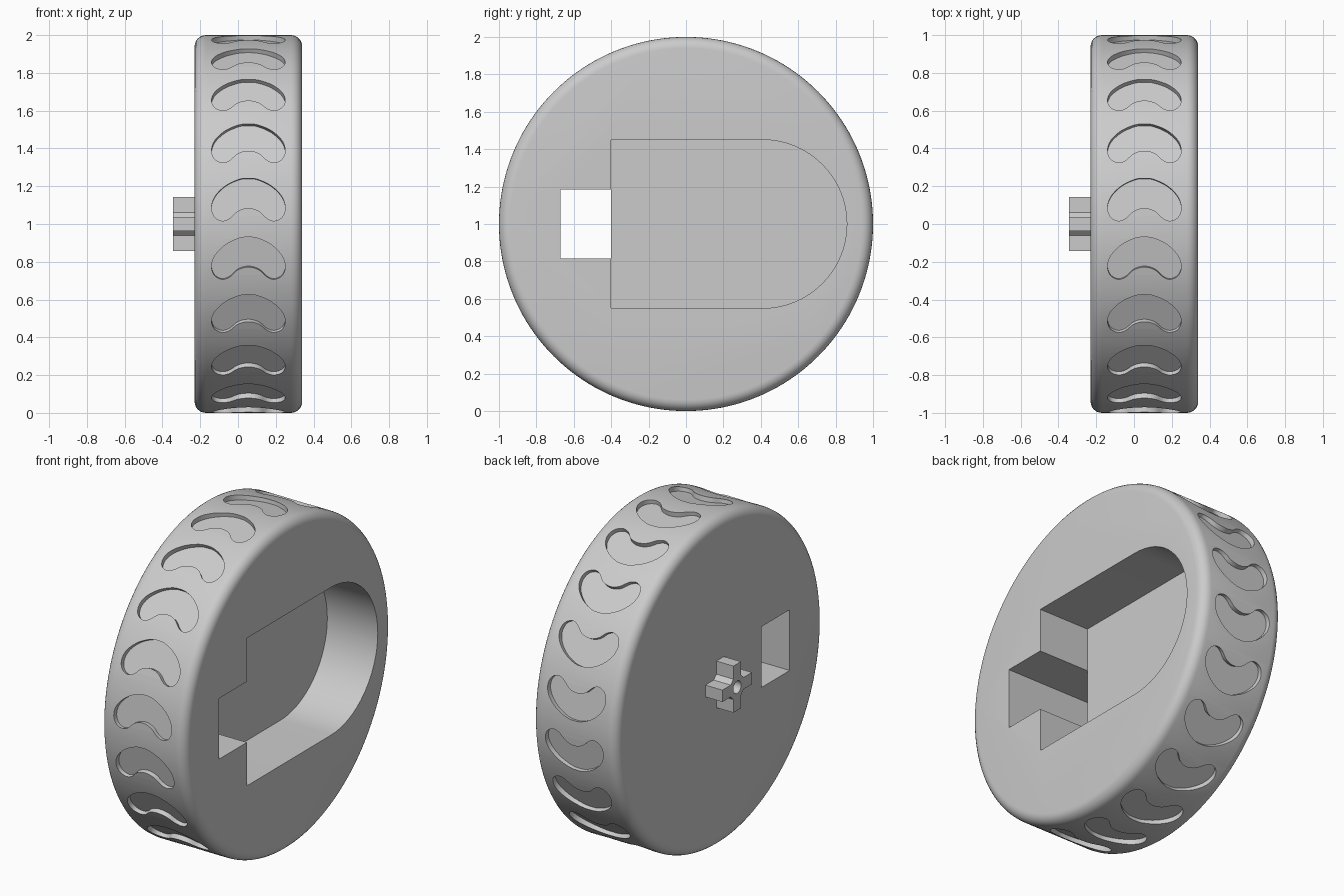
import bpy, bmesh
from math import sin, cos, pi, radians
from mathutils import Vector

if "Cube" in bpy.data.objects:
    bpy.data.objects.remove(bpy.data.objects["Cube"])

grey = bpy.data.materials.new("light_grey")
grey.use_nodes = True
colour = (0.6, 0.6, 0.6, 1)
grey.diffuse_color = colour
grey.node_tree.nodes["Principled BSDF"].inputs["Base Color"].default_value = colour

LEFT, RIGHT, PEG_END = 0.34, -0.23, -0.345
MID = (LEFT + RIGHT) / 2


def add_prism(bm, outline, push):
    """Closed prism from a 3D outline and an extrusion vector."""
    lower = [bm.verts.new(p) for p in outline]
    upper = [bm.verts.new(Vector(p) + push) for p in outline]
    bm.faces.new(lower)
    bm.faces.new(upper)
    n = len(outline)
    for i in range(n):
        j = (i + 1) % n
        bm.faces.new((lower[i], lower[j], upper[j], upper[i]))


def make_object(name, bm):
    bmesh.ops.recalc_face_normals(bm, faces=bm.faces)
    mesh = bpy.data.meshes.new(name)
    bm.to_mesh(mesh)
    bm.free()
    mesh.materials.append(grey)
    obj = bpy.data.objects.new(name, mesh)
    bpy.context.collection.objects.link(obj)
    return obj


def side_prism(name, outline, x0, x1):
    """Prism along x from (y, z) points."""
    bm = bmesh.new()
    add_prism(bm, [(x0, y, z) for y, z in outline], Vector((x1 - x0, 0, 0)))
    return make_object(name, bm)


def select_only(obj):
    bpy.ops.object.select_all(action='DESELECT')
    obj.select_set(True)
    bpy.context.view_layer.objects.active = obj


def cut(obj, cutter):
    select_only(obj)
    mod = obj.modifiers.new("cut", 'BOOLEAN')
    mod.operation, mod.solver, mod.object = 'DIFFERENCE', 'EXACT', cutter
    bpy.ops.object.modifier_apply(modifier=mod.name)
    bpy.data.objects.remove(cutter)


def smooth_closed(points, steps=5):
    """Catmull-Rom loop through 2D points."""
    out, n = [], len(points)
    for i in range(n):
        a, b, c, d = (Vector(points[(i + k) % n]) for k in (-1, 0, 1, 2))
        for s in range(steps):
            t = s / steps
            out.append(0.5 * (2 * b + (c - a) * t + (2 * a - 5 * b + 4 * c - d) * t ** 2
                              + (3 * b - 3 * c + d - a) * t ** 3))
    return out


# Wheel body: rounded profile spun around the x axis
bm = bmesh.new()
r, arc = 0.06, [k * pi / 12 for k in range(7)]
profile = [(RIGHT + r - r * cos(a), 1 - r + r * sin(a)) for a in arc]
profile += [(LEFT - r + r * sin(a), 1 - r + r * cos(a)) for a in arc]
SEGMENTS = 160
rings = []
for i in range(SEGMENTS):
    a = 2 * pi * i / SEGMENTS
    rings.append([bm.verts.new((x, rad * cos(a), 1 + rad * sin(a))) for x, rad in profile])
for i in range(SEGMENTS):
    here, there = rings[i], rings[(i + 1) % SEGMENTS]
    for k in range(len(profile) - 1):
        bm.faces.new((here[k], here[k + 1], there[k + 1], there[k]))
bm.faces.new([ring[0] for ring in rings])
bm.faces.new([ring[-1] for ring in rings])
wheel = make_object("wheel", bm)

# Bean-shaped tread recesses
half = [(0.05, 0.109), (0.12, 0.075), (0.175, 0.02), (0.195, -0.04), (0.18, -0.09),
        (0.14, -0.112), (0.1, -0.1), (0.055, -0.06)]
bean = [(0, 0.115)] + half + [(0, -0.045)] + [(-u, v) for u, v in reversed(half)]
bean = smooth_closed(bean)
bm = bmesh.new()
COUNT = 20
for i in range(COUNT):
    t = 2 * pi * i / COUNT + radians(7.4)
    out, up = Vector((0, -cos(t), sin(t))), Vector((0, sin(t), cos(t)))
    base = Vector((MID, 0, 1)) + out * 0.97
    add_prism(bm, [base + Vector((u, 0, 0)) + up * v for u, v in bean], out * 0.1)
cut(wheel, make_object("tread_cutter", bm))

# Deep round-ended pocket and the rectangular slot beside it
R = 0.45
pocket = [(-0.4, 1 - R)]
pocket += [(0.41 + R * cos(a), 1 + R * sin(a)) for a in (pi * (k / 32 - 0.5) for k in range(33))]
pocket += [(-0.4, 1 + R)]
cut(wheel, side_prism("pocket_cutter", pocket, 0.0, 0.5))
slot = [(-0.67, 0.815), (-0.4, 0.815), (-0.4, 1.185), (-0.67, 1.185)]
cut(wheel, side_prism("slot_cutter_back", slot, -0.5, 0.1))
slot = [(-0.67, 0.815), (-0.35, 0.815), (-0.35, 1.185), (-0.67, 1.185)]
cut(wheel, side_prism("slot_cutter_front", slot, 0.05, 0.5))

# Cross-shaped axle peg with a small centre hole
arm, inner, tip = 0.036, 0.062, 0.142
quarter = [(tip, -arm), (tip, arm), (inner, arm), (arm, inner)]
cross = []
for _ in range(4):
    cross += [(y, z + 1) for y, z in quarter]
    quarter = [(-z, y) for y, z in quarter]
peg = side_prism("axle_peg", cross, PEG_END, RIGHT + 0.01)
hole = [(0.038 * cos(k * pi / 12), 1 + 0.038 * sin(k * pi / 12)) for k in range(24)]
cut(peg, side_prism("hole_cutter", hole, PEG_END - 0.1, RIGHT - 0.005))

for obj in (wheel, peg):
    select_only(obj)
    bpy.ops.object.shade_smooth_by_angle(angle=radians(30))
